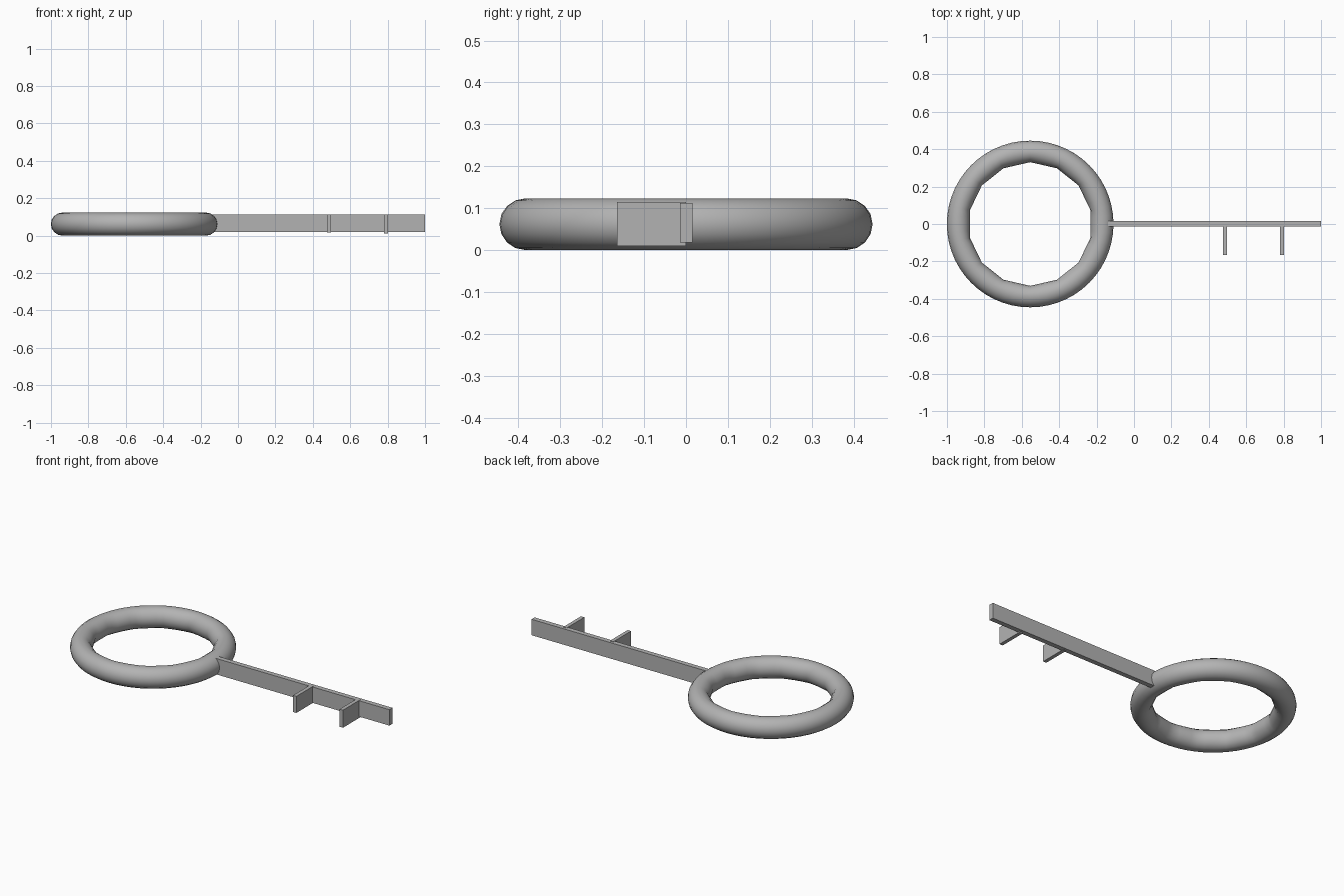
import bpy
import math
from mathutils import Vector

default = bpy.data.objects.get("Cube")
if default:
    bpy.data.objects.remove(default, do_unlink=True)

# Single plain metal colour
GREY = (0.45, 0.45, 0.45, 1)
metal = bpy.data.materials.new("grey_metal")
metal.use_nodes = True
metal.diffuse_color = GREY
metal.node_tree.nodes["Principled BSDF"].inputs["Base Color"].default_value = GREY


def box(name, low, high):
    """Axis-aligned block between two corners."""
    low, high = Vector(low), Vector(high)
    bpy.ops.mesh.primitive_cube_add(size=1)
    obj = bpy.context.object
    obj.name = name
    for v in obj.data.vertices:
        v.co = (low + high) / 2 + v.co * (high - low)
    obj.data.materials.append(metal)
    return obj


# Ring handle: round outside, faceted along the inner rim
MAJOR, MINOR, SIDES = 0.384, 0.0615, 14
bpy.ops.mesh.primitive_torus_add(major_segments=SIDES * 4, minor_segments=16,
                                 major_radius=MAJOR, minor_radius=MINOR,
                                 location=(-0.555, 0, MINOR))
ring = bpy.context.object
ring.name = "ring_handle"
step = 2 * math.pi / SIDES
for v in ring.data.vertices:
    radius = math.hypot(v.co.x, v.co.y)
    if radius < MAJOR - 0.01:
        # Pull the inner half onto straight chords between facet corners
        offset = (math.atan2(v.co.y, v.co.x) - math.pi / 2) % step - step / 2
        chord = math.cos(step / 2) / math.cos(offset)
        weight = (MAJOR - radius) / MINOR
        scale = 1 + (chord * 1.025 - 1) * weight
        v.co.x *= scale
        v.co.y *= scale
ring.data.materials.append(metal)
bpy.ops.object.shade_smooth_by_angle(angle=math.radians(30))

# Flat shaft, its root buried in the ring
box("shaft", (-0.2, -0.014, 0.018), (1, 0.015, 0.112))

# Two teeth on the front side of the shaft
for name, x, bottom in (("inner_tooth", 0.486, 0.016), ("outer_tooth", 0.791, 0.01)):
    box(name, (x - 0.011, -0.165, bottom), (x + 0.011, 0, 0.114))
